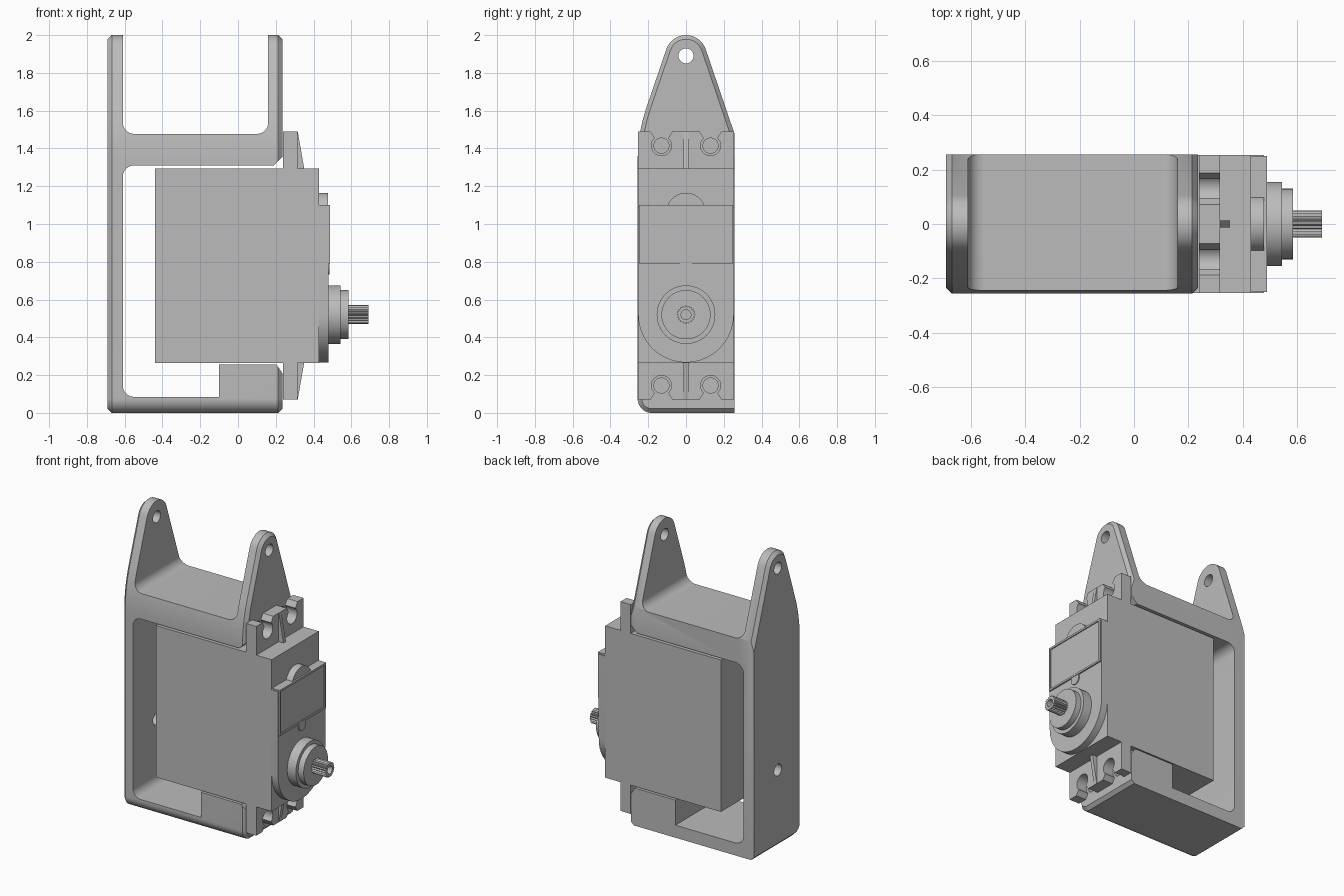
import bpy, bmesh
from math import sin, cos, pi, radians, asin
from mathutils import Vector

cube = bpy.data.objects.get("Cube")
if cube:
    bpy.data.objects.remove(cube, do_unlink=True)

grey = bpy.data.materials.new("mid grey")
grey.use_nodes = True
grey.diffuse_color = (0.5, 0.5, 0.5, 1)
grey.node_tree.nodes["Principled BSDF"].inputs["Base Color"].default_value = (0.5, 0.5, 0.5, 1)


def loft(name, sections):
    """Closed solid through rings of equal point count."""
    bm = bmesh.new()
    rings = [[bm.verts.new(p) for p in ring] for ring in sections]
    for a, b in zip(rings, rings[1:]):
        for i in range(len(a)):
            j = (i + 1) % len(a)
            bm.faces.new((a[i], a[j], b[j], b[i]))
    bm.faces.new(rings[0][::-1])
    bm.faces.new(rings[-1])
    bmesh.ops.recalc_face_normals(bm, faces=bm.faces)
    mesh = bpy.data.meshes.new(name)
    bm.to_mesh(mesh)
    bm.free()
    mesh.materials.append(grey)
    obj = bpy.data.objects.new(name, mesh)
    bpy.context.collection.objects.link(obj)
    return obj


def at_x(x, pts):
    return [(x, y, z) for y, z in pts]


def prism_x(name, pts, x0, x1):
    return loft(name, [at_x(x0, pts), at_x(x1, pts)])


def prism_y(name, pts, y0, y1):
    return loft(name, [[(x, y, z) for x, z in pts] for y in (y0, y1)])


def rect(y, z0, z1):
    return [(-y, z0), (y, z0), (y, z1), (-y, z1)]


def circle(r, y, z, n=40, tooth=0.0):
    return [(y + (r - tooth * (i % 2)) * cos(2 * pi * i / n),
             z + (r - tooth * (i % 2)) * sin(2 * pi * i / n)) for i in range(n)]


def rounded(corners, steps=10):
    """Polygon whose corners (a, b, radius) are filleted."""
    out = []
    for i, (a, b, r) in enumerate(corners):
        p = Vector((a, b))
        if not r:
            out.append((a, b))
            continue
        u = (Vector(corners[i - 1][:2]) - p).normalized()
        v = (Vector(corners[(i + 1) % len(corners)][:2]) - p).normalized()
        half = u.angle(v) / 2
        centre = p + (u + v).normalized() * (r / sin(half))
        start = p + u * (r * cos(half) / sin(half)) - centre
        end = p + v * (r * cos(half) / sin(half)) - centre
        sweep = pi - 2 * half
        for k in range(steps + 1):
            t = k / steps
            q = centre + (start * sin((1 - t) * sweep) + end * sin(t * sweep)) / sin(sweep)
            out.append((q.x, q.y))
    return out


def boolean(obj, cutter, operation):
    mod = obj.modifiers.new("cut", 'BOOLEAN')
    mod.operation, mod.solver, mod.object = operation, 'EXACT', cutter
    bpy.context.view_layer.objects.active = obj
    bpy.ops.object.modifier_apply(modifier=mod.name)
    bpy.data.objects.remove(cutter, do_unlink=True)


# Bracket: side outline with chamfered ends, cut by the front outline
TAPER, EYE_Z, BEVEL = radians(18.8), 1.89, 0.022


def side_outline(i):
    r = 0.11 - i
    return rounded([(-0.256 + i, i, 0.075 - i), (0.256, i, 0),
                    (0.256, 1.48 - 3.1 * i, 0),
                    (0, EYE_Z + r / sin(TAPER), r),
                    (-0.256 + i, 1.48 - 0.16 * i, 0.9)], 14)


bracket = loft("bracket", [at_x(x, side_outline(i)) for x, i in (
    (-0.69, BEVEL), (-0.69 + BEVEL, 0), (0.235 - BEVEL, 0), (0.235, BEVEL))])
front_outline = rounded([
    (-0.8, -0.1, 0), (0.3, -0.1, 0), (0.3, 0.11, 0), (0.205, 0.255, 0),
    (-0.1, 0.255, 0), (-0.1, 0.085, 0), (-0.61, 0.085, 0.06), (-0.61, 1.31, 0.06),
    (0.19, 1.31, 0), (0.3, 1.42, 0), (0.3, 2.1, 0), (0.16, 2.1, 0),
    (0.16, 1.477, 0.06), (-0.61, 1.477, 0.06), (-0.61, 2.1, 0), (-0.8, 2.1, 0)])
boolean(bracket, prism_y("front_cutter", front_outline, -0.4, 0.4), 'INTERSECT')

# Eye holes, pivot hole and screw holes
holes = [(0, EYE_Z, -0.8, 0.4), (0, 0.52, -0.8, -0.5)]
holes += [(y, z, 0.08, 0.4) for y in (-0.13, 0.13) for z in (0.145, 1.415)]
for y, z, x0, x1 in holes:
    boolean(bracket, prism_x("hole_cutter", circle(0.04, y, z, 32), x0, x1), 'DIFFERENCE')

# Servo case
LOW, HIGH, AXIS = 0.265, 1.295, 0.52
prism_x("servo_case", rect(0.253, LOW, HIGH), -0.44, 0.43)

# Raised gearbox cover, round at the bottom
cover = [(0.253 * cos(a), AXIS + 0.253 * sin(a))
         for a in (pi + pi * k / 32 for k in range(33))]
prism_x("gearbox_cover", cover + [(0.253, 1.09), (-0.253, 1.09)], 0.42, 0.478)
prism_x("cover_top_boss", circle(0.105, 0, 1.06), 0.42, 0.477)
prism_x("cover_pin", circle(0.038, 0, 0.77, 24), 0.42, 0.485)

# Label plate with a shallow recess
outer, inner = rect(0.249, 0.79, 1.1), rect(0.236, 0.803, 1.087)
loft("label_plate", [at_x(0.42, outer), at_x(0.488, outer),
                     at_x(0.488, inner), at_x(0.481, inner)])

# Output collar and splined shaft
loft("output_collar", [at_x(x, circle(r, 0, AXIS, 48)) for x, r in (
    (0.45, 0.155), (0.543, 0.155), (0.543, 0.13), (0.584, 0.13))])
loft("output_shaft", [at_x(x, circle(r, 0, AXIS, 40, t)) for x, r, t in (
    (0.57, 0.05, 0.008), (0.69, 0.05, 0.008), (0.69, 0.026, 0), (0.64, 0.026, 0))])

# Mounting ears with open keyhole slots and a centre rib
EAR = 0.195
ear = [(-0.253, -0.02), (-0.253, EAR)]
gap = asin(0.035 / 0.053)
for c in (-0.13, 0.13):
    ear.append((c - 0.058, EAR))
    for k in range(25):
        a = pi / 2 + gap + (2 * pi - 2 * gap) * k / 24
        ear.append((c + 0.053 * cos(a), 0.12 + 0.053 * sin(a)))
    ear.append((c + 0.058, EAR))
ear += [(0.253, EAR), (0.253, -0.02)]
rib = [(0.3, -0.01), (0.352, -0.01), (0.316, EAR), (0.3, EAR)]
for side, base, sign in (("upper", HIGH, 1), ("lower", LOW, -1)):
    prism_x(side + "_ear", [(y, base + sign * z) for y, z in ear], 0.238, 0.315)
    prism_y(side + "_ear_rib", [(x, base + sign * z) for x, z in rib], -0.013, 0.013)

# Smooth the round surfaces, keep edges sharp
bpy.ops.object.select_all(action='DESELECT')
for obj in bpy.context.collection.objects:
    if obj.type == 'MESH':
        obj.select_set(True)
        bpy.context.view_layer.objects.active = obj
bpy.ops.object.shade_smooth_by_angle(angle=radians(25))
